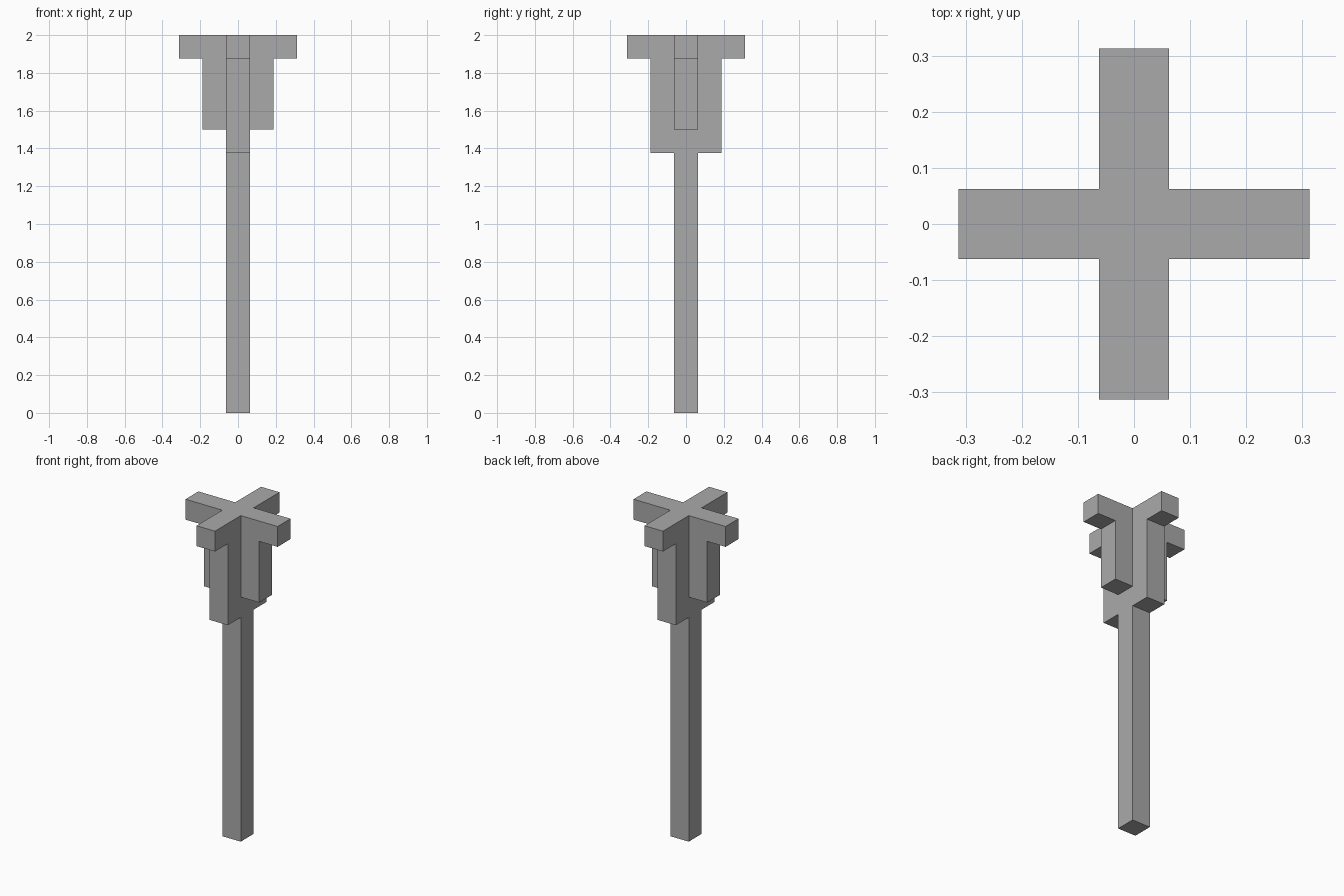
import bpy
import bmesh
from math import pi
from mathutils import Matrix, Vector

cube = bpy.data.objects.get("Cube")
if cube:
    bpy.data.objects.remove(cube, do_unlink=True)

U = 0.125        # beam thickness
H = U / 2
TOP = 2.0

grey = bpy.data.materials.new("plain_grey")
grey.use_nodes = True
colour = (0.4, 0.4, 0.4, 1)
grey.diffuse_color = colour
grey.node_tree.nodes["Principled BSDF"].inputs["Base Color"].default_value = colour


def extrude_profile(name, points, angle=0):
    """Extrude an x-z outline to beam thickness in y, then turn it about z."""
    bm = bmesh.new()
    face = bm.faces.new([bm.verts.new((x, -H, z)) for x, z in points])
    out = bmesh.ops.extrude_face_region(bm, geom=[face])
    moved = [v for v in out["geom"] if isinstance(v, bmesh.types.BMVert)]
    bmesh.ops.translate(bm, verts=moved, vec=Vector((0, U, 0)))
    bmesh.ops.rotate(bm, verts=bm.verts, matrix=Matrix.Rotation(angle, 3, "Z"))
    bmesh.ops.recalc_face_normals(bm, faces=bm.faces)
    mesh = bpy.data.meshes.new(name)
    bm.to_mesh(mesh)
    bm.free()
    mesh.materials.append(grey)
    obj = bpy.data.objects.new(name, mesh)
    bpy.context.collection.objects.link(obj)


# Central post
extrude_profile("post", [(-H, 0), (H, 0), (H, TOP), (-H, TOP)])

# Four stepped brackets; the front and back ones hang one unit lower
for turn, side in enumerate(("left", "back", "right", "front")):
    bottom = TOP - (5 if turn % 2 else 4) * U
    outline = [(H, TOP), (H, bottom), (H + U, bottom), (H + U, TOP - U),
               (H + 2 * U, TOP - U), (H + 2 * U, TOP)]
    extrude_profile(side + "_bracket", outline, turn * pi / 2)
